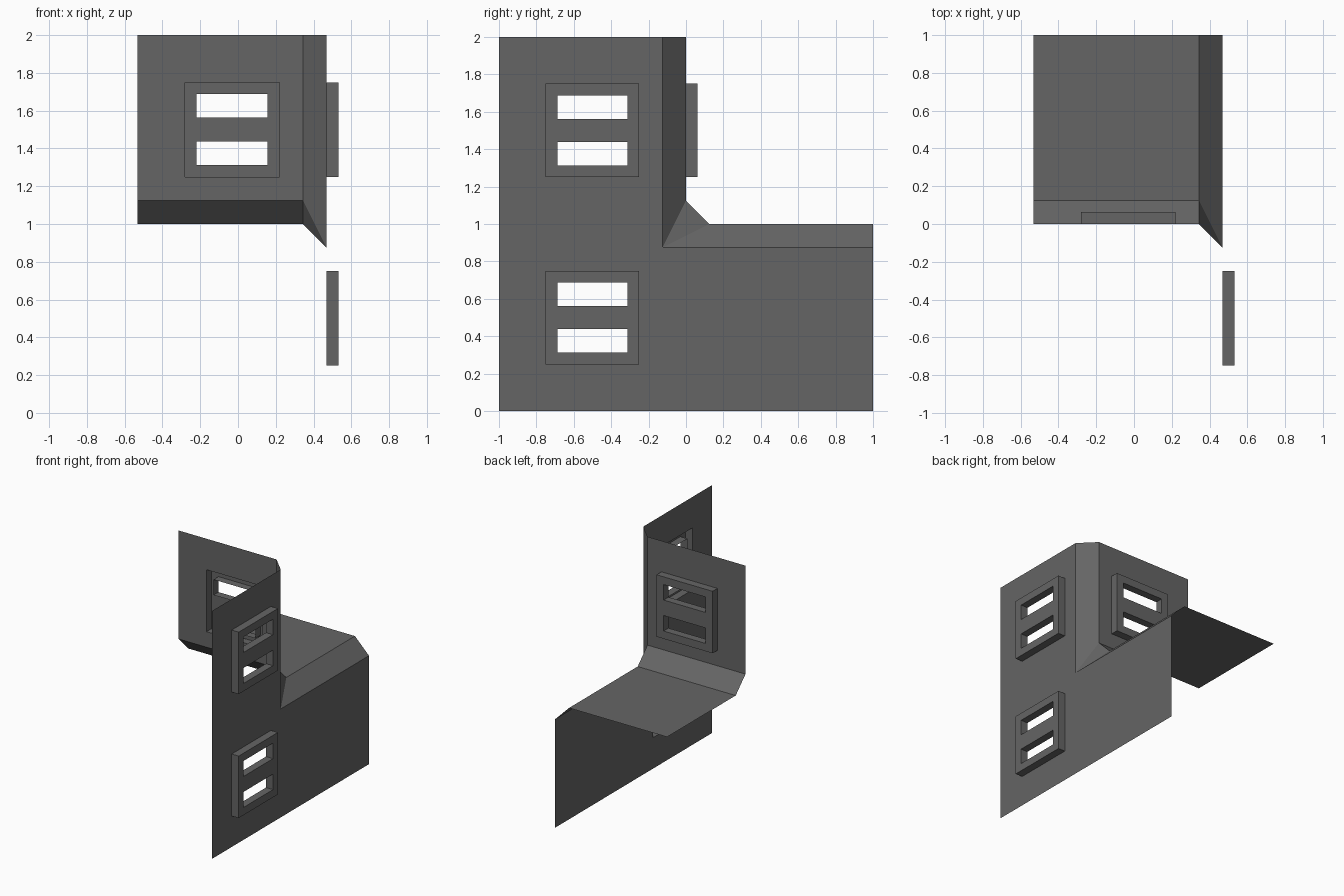
import bpy, bmesh
from mathutils import Vector

if "Cube" in bpy.data.objects:
    bpy.data.objects.remove(bpy.data.objects["Cube"])

E = 1 / 16                      # module: window depth
WX, IX, LX = 7.5 * E, 5.5 * E, -8.5 * E   # side wall, chamfer inner edge, left edge

grey = bpy.data.materials.new("dark_grey")
grey.diffuse_color = (0.13, 0.13, 0.13, 1)
grey.use_nodes = True
grey.node_tree.nodes["Principled BSDF"].inputs["Base Color"].default_value = grey.diffuse_color
UP = Vector((0, 0, 1))


def make(name, quads):
    bm = bmesh.new()
    for q in quads:
        bm.faces.new([bm.verts.new(p) for p in q])
    bmesh.ops.remove_doubles(bm, verts=bm.verts, dist=1e-5)
    mesh = bpy.data.meshes.new(name)
    bm.to_mesh(mesh)
    bm.free()
    mesh.materials.append(grey)
    ob = bpy.data.objects.new(name, mesh)
    bpy.context.collection.objects.link(ob)
    return ob


def grid(us, vs, place, skip):
    """Sheet of rectangles, leaving out cells whose centre is skipped."""
    out = []
    for a, b in zip(us, us[1:]):
        for c, d in zip(vs, vs[1:]):
            if not skip((a + b) / 2, (c + d) / 2):
                out.append([place(*p) for p in ((a, c), (b, c), (b, d), (a, d))])
    return out


def window(name, corner, u):
    """Raised frame with two slots, open at the back."""
    corner, u = Vector(corner), Vector(u)
    n = u.cross(UP)

    def at(a, b, depth=1):
        return corner + (u * a + UP * b + n * depth) * E

    def in_slot(a, b):
        return 1 < a < 7 and (1 < b < 3 or 5 < b < 7)

    quads = grid([0, 1, 7, 8], [0, 1, 3, 5, 7, 8], at, in_slot)
    # outer sides, then the inward-facing slot linings
    for lo, hi, b0, b1, inward in ((0, 8, 0, 8, False), (1, 7, 1, 3, True), (1, 7, 5, 7, True)):
        ring = [(lo, b0), (hi, b0), (hi, b1), (lo, b1)]
        if inward:
            ring.reverse()
        for p, q in zip(ring, ring[1:] + ring[:1]):
            quads.append([at(*p, 0), at(*q, 0), at(*q), at(*p)])
    make(name, quads)


# L-shaped side wall with two window openings
def side_gap(y, z):
    hole = -0.75 < y < -0.25 and (0.25 < z < 0.75 or 1.25 < z < 1.75)
    return hole or (y > -0.125 and z > 0.875)


make("side_wall", grid([-1, -0.75, -0.25, -0.125, 1],
                       [0, 0.25, 0.75, 0.875, 1.25, 1.75, 2],
                       lambda y, z: Vector((WX, y, z)), side_gap))

# Upper wall facing back, with one window opening
WIN = -3.5 * E                  # window start measured along -x
make("upper_wall", grid([-IX, WIN, WIN + 0.5, -LX], [1.125, 1.25, 1.75, 2],
                        lambda u, z: Vector((-u, 0, z)),
                        lambda u, z: WIN < u < WIN + 0.5 and 1.25 < z < 1.75))

# Floor ledge
make("ledge", [[(LX, 0.125, 1), (IX, 0.125, 1), (IX, 1, 1), (LX, 1, 1)]])

# Chamfers and the corner triangle where they meet
A, B, C = (IX, 0, 1.125), (IX, 0.125, 1), (WX, -0.125, 0.875)
make("chamfers", [
    [C, A, (IX, 0, 2), (WX, -0.125, 2)],
    [C, (WX, 1, 0.875), (IX, 1, 1), B],
    [A, B, (LX, 0.125, 1), (LX, 0, 1.125)],
    [A, C, B],
])

# Windows
window("side_window_lower", (WX, -0.75, 0.25), (0, 1, 0))
window("side_window_upper", (WX, -0.75, 1.25), (0, 1, 0))
window("upper_wall_window", (-WIN, 0, 1.25), (-1, 0, 0))
